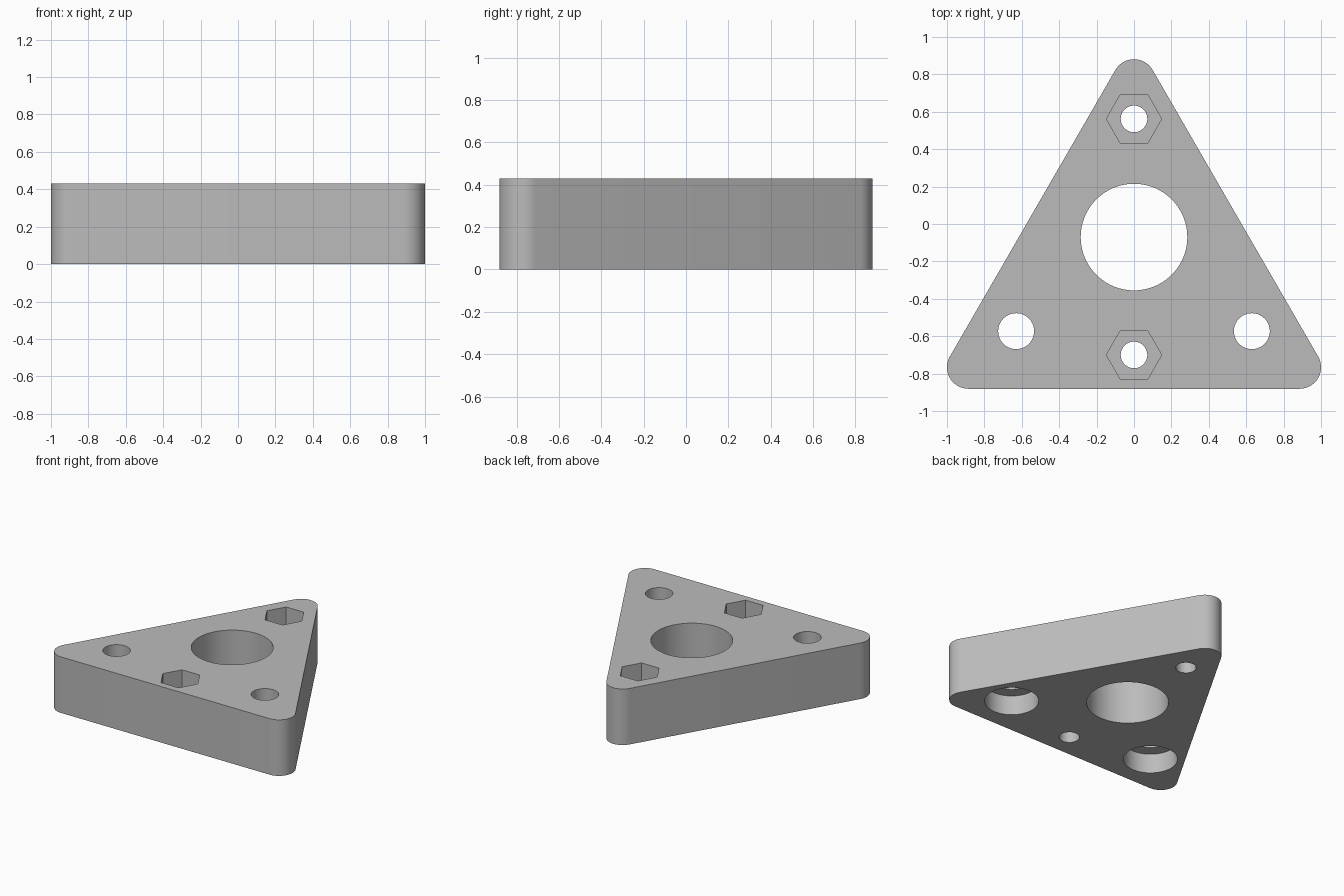
import bpy
import bmesh
from math import pi, sin, cos, radians
from mathutils import Matrix, Vector

cube = bpy.data.objects.get("Cube")
if cube:
    bpy.data.objects.remove(cube, do_unlink=True)

HEIGHT = 0.43
HALF_WIDTH, HALF_DEPTH, CORNER = 1.0, 0.881, 0.115
ARC_STEPS = 16

grey = bpy.data.materials.new("plain_grey")
grey.use_nodes = True
grey.diffuse_color = (0.5, 0.5, 0.5, 1)
grey.node_tree.nodes["Principled BSDF"].inputs["Base Color"].default_value = (0.5, 0.5, 0.5, 1)


def make_object(name, bm):
    bmesh.ops.recalc_face_normals(bm, faces=bm.faces)
    mesh = bpy.data.meshes.new(name)
    bm.to_mesh(mesh)
    bm.free()
    mesh.materials.append(grey)
    obj = bpy.data.objects.new(name, mesh)
    bpy.context.collection.objects.link(obj)
    return obj


def cut(body, x, y, radius, bottom, top, sides=64):
    """Bore a round or many-sided hole between two heights."""
    bm = bmesh.new()
    place = Matrix.Translation((x, y, (bottom + top) / 2)) @ Matrix.Rotation(pi / 6, 4, "Z")
    bmesh.ops.create_cone(bm, cap_ends=True, segments=sides, radius1=radius,
                          radius2=radius, depth=top - bottom, matrix=place)
    cutter = make_object("hole_cutter", bm)
    cutter.hide_render = True
    mod = body.modifiers.new("hole", "BOOLEAN")
    mod.operation = "DIFFERENCE"
    mod.solver = "EXACT"
    mod.object = cutter
    bpy.ops.object.modifier_apply(modifier=mod.name)
    bpy.data.objects.remove(cutter, do_unlink=True)


# Triangular plate with rounded corners
corners = [(HALF_WIDTH - CORNER, CORNER - HALF_DEPTH, -90),
           (0, HALF_DEPTH - CORNER, 30),
           (CORNER - HALF_WIDTH, CORNER - HALF_DEPTH, 150)]
bm = bmesh.new()
outline = []
for cx, cy, start in corners:
    for i in range(ARC_STEPS + 1):
        a = radians(start + 120 * i / ARC_STEPS)
        outline.append(bm.verts.new((cx + CORNER * cos(a), cy + CORNER * sin(a), 0)))
base = bm.faces.new(outline)
extruded = bmesh.ops.extrude_face_region(bm, geom=[base])
top_verts = [v for v in extruded["geom"] if isinstance(v, bmesh.types.BMVert)]
bmesh.ops.translate(bm, verts=top_verts, vec=Vector((0, 0, HEIGHT)))
plate = make_object("triangular_plate", bm)
bpy.ops.object.select_all(action="DESELECT")
plate.select_set(True)
bpy.context.view_layer.objects.active = plate

# Central bore
BELOW, ABOVE = -0.1, HEIGHT + 0.1
cut(plate, 0, -0.07, 0.285, BELOW, ABOVE, sides=96)

# Bolt holes with hexagonal nut pockets in the top
for y in (0.562, -0.70):
    cut(plate, 0, y, 0.071, BELOW, ABOVE)
    cut(plate, 0, y, 0.148, HEIGHT / 2, ABOVE, sides=6)

# Side holes with round counterbores in the underside
for x in (-0.63, 0.63):
    cut(plate, x, -0.573, 0.096, BELOW, ABOVE)
    cut(plate, x, -0.573, 0.188, BELOW, 0.15)

bpy.ops.object.shade_smooth_by_angle(angle=radians(30))
